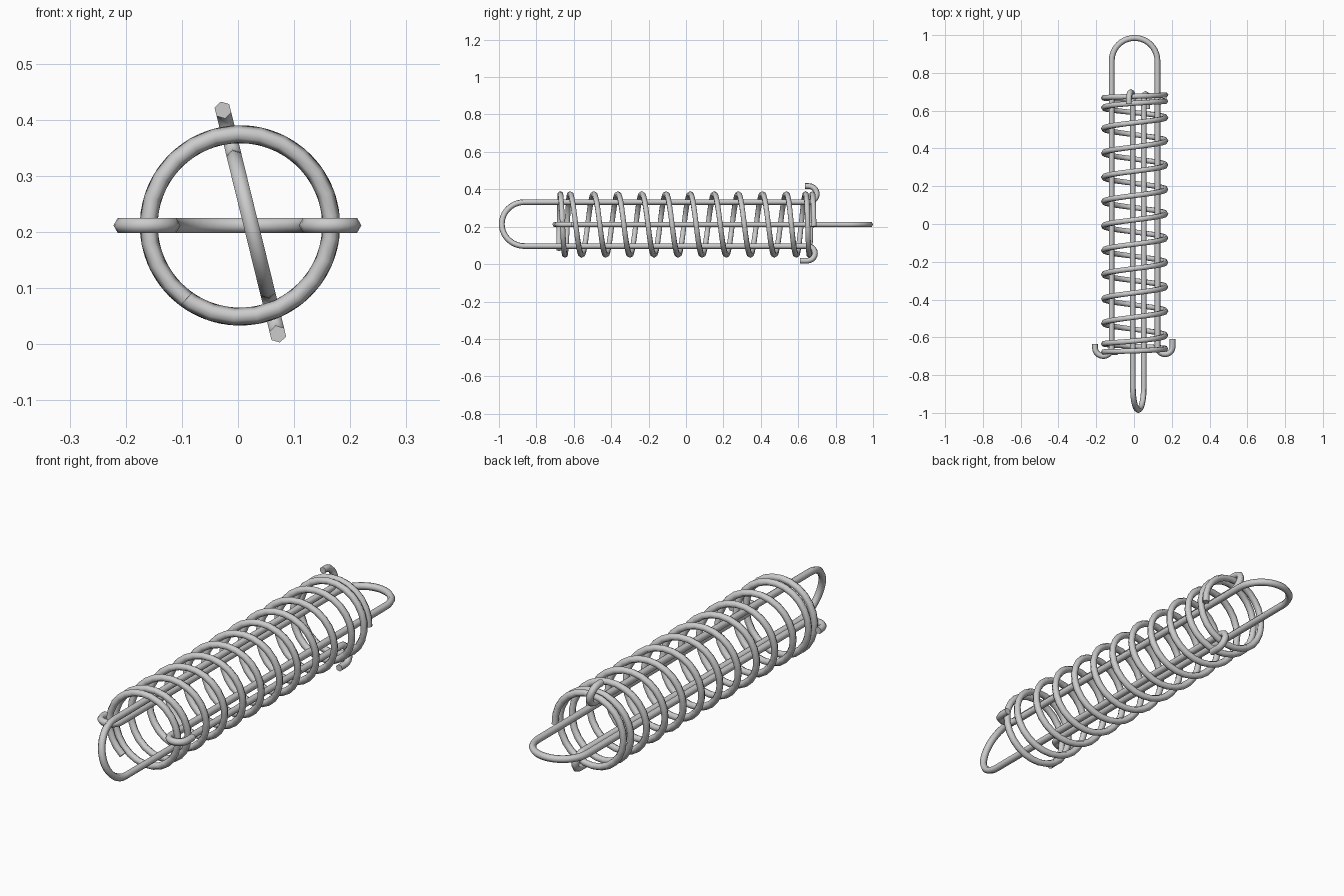
import bpy, bmesh
from math import sin, cos, pi, radians
from mathutils import Vector

if "Cube" in bpy.data.objects:
    bpy.data.objects.remove(bpy.data.objects["Cube"])

WIRE = 0.0155
SIDES = 6


def wire(name, pts, axis, radius=WIRE):
    """Sweep a capped hexagonal wire along pts; axis fixes its roll."""
    bm = bmesh.new()
    rings = []
    for i, p in enumerate(pts):
        t = (pts[min(i + 1, len(pts) - 1)] - pts[max(i - 1, 0)]).normalized()
        side = t.cross(axis).normalized()
        up = side.cross(t)
        rings.append([bm.verts.new(p + radius * (side * cos(2 * pi * k / SIDES) + up * sin(2 * pi * k / SIDES)))
                      for k in range(SIDES)])
    for a, b in zip(rings, rings[1:]):
        for k in range(SIDES):
            j = (k + 1) % SIDES
            bm.faces.new((a[k], a[j], b[j], b[k]))
    bm.faces.new(rings[0])
    bm.faces.new(rings[-1])
    bmesh.ops.recalc_face_normals(bm, faces=bm.faces)
    mesh = bpy.data.meshes.new(name)
    bm.to_mesh(mesh)
    bm.free()
    ob = bpy.data.objects.new(name, mesh)
    bpy.context.collection.objects.link(ob)
    bpy.ops.object.select_all(action='DESELECT')
    ob.select_set(True)
    bpy.context.view_layer.objects.active = ob
    bpy.ops.object.shade_smooth_by_angle(angle=radians(65))
    return ob


def arc(cu, cv, r, a0, a1, n):
    return [(cu + r * cos(radians(a0 + (a1 - a0) * i / n)),
             cv + r * sin(radians(a0 + (a1 - a0) * i / n))) for i in range(n + 1)]


# coil spring: (turn, y) anchors, closed-up end coils and even pitch between
anchors = [(-0.4, -0.68), (0, -0.673)]
anchors += [(1 + k, -0.622 + 0.1288 * k) for k in range(10)]
anchors += [(11, 0.642), (12, 0.676), (12.26, 0.685)]


def coil_y(turn):
    for (t0, y0), (t1, y1) in zip(anchors, anchors[1:]):
        if turn <= t1:
            return y0 + (y1 - y0) * (turn - t0) / (t1 - t0)
    return anchors[-1][1]


steps = 320
coil = []
for i in range(steps + 1):
    turn = -0.4 + 12.66 * i / steps
    y = sum(coil_y(min(max(turn + d, -0.4), 12.26)) for d in (-0.1, 0, 0.1)) / 3
    a = pi / 2 - 2 * pi * turn
    coil.append(Vector((0.0035 + 0.163 * cos(a), y, 0.212 + 0.163 * sin(a))))
wire("coil_spring", coil, Vector((0, 1, 0)))

# draw bar outline: left hook, leg, round loop, leg, right hook
outline = [(-0.2095, -0.635)]
outline += arc(-0.1653, -0.655, 0.0442, 180, 360, 10)
outline += arc(0, 0.864, 0.121, 180, 0, 20)
outline += arc(0.1612, -0.649, 0.0402, 180, 360, 10)
outline += [(0.2014, -0.61)]


def draw_bar(name, centre, across, along):
    pts = [centre + across * u + along * v for u, v in outline]
    wire(name, pts, across.cross(along))


# flat bar loops at the back, tilted bar loops at the front
draw_bar("flat_draw_bar", Vector((0.003, 0, 0.212)), Vector((1, 0, 0)), Vector((0, 1, 0)))
draw_bar("tilted_draw_bar", Vector((0.023, 0, 0.214)),
         Vector((0.238, 0, -0.971)).normalized(), Vector((0, -1, 0)))
